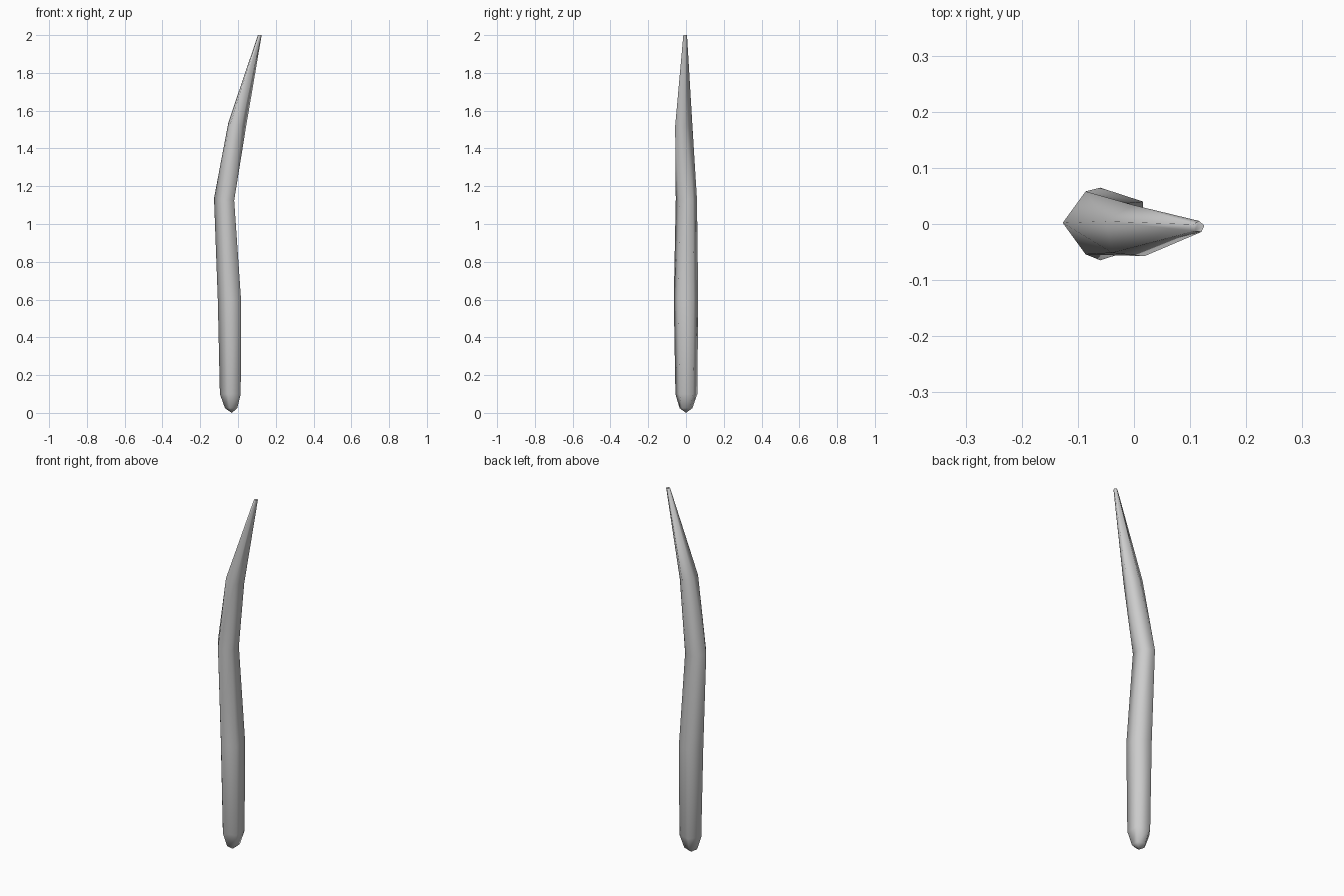
import bpy, bmesh
from math import cos, sin, radians

if "Cube" in bpy.data.objects:
    bpy.data.objects.remove(bpy.data.objects["Cube"])

# Rings: centre x, y, z, radius, twist in degrees, tilt (z drop per unit x)
RINGS = [
    (-0.033, 0.000, 0.025, 0.036, 180, 0.0),
    (-0.035, 0.002, 0.10, 0.061, 180, 0.0),
    (-0.039, 0.000, 0.60, 0.068, 180, 0.0),
    (-0.068, 0.002, 1.13, 0.059, 180, 0.1),
    (-0.006, -0.015, 1.525, 0.049, 156, 0.3),
    (0.115, -0.005, 2.00, 0.0105, 156, 0.0),
]
SIDES = 5

bm = bmesh.new()
loops = []
for cx, cy, cz, r, twist, tilt in RINGS:
    loop = []
    for i in range(SIDES):
        a = radians(twist + 360 * i / SIDES)
        dx, dy = r * cos(a), r * sin(a)
        loop.append(bm.verts.new((cx + dx, cy + dy, cz - tilt * dx)))
    loops.append(loop)

# Side walls
for lo, hi in zip(loops, loops[1:]):
    for i in range(SIDES):
        j = (i + 1) % SIDES
        bm.faces.new((lo[i], lo[j], hi[j], hi[i]))

# Rounded base point and blunt tip
base = bm.verts.new((-0.033, 0.0, 0.0))
for i in range(SIDES):
    bm.faces.new((base, loops[0][(i + 1) % SIDES], loops[0][i]))
bm.faces.new(loops[-1])
bmesh.ops.recalc_face_normals(bm, faces=bm.faces)
for f in bm.faces:
    f.smooth = True

mesh = bpy.data.meshes.new("curved_spike")
bm.to_mesh(mesh)
bm.free()
spike = bpy.data.objects.new("curved_spike", mesh)
bpy.context.collection.objects.link(spike)

# Smooth sides with a crisp tip
bpy.context.view_layer.objects.active = spike
spike.select_set(True)
bpy.ops.object.shade_smooth_by_angle(angle=radians(80))
